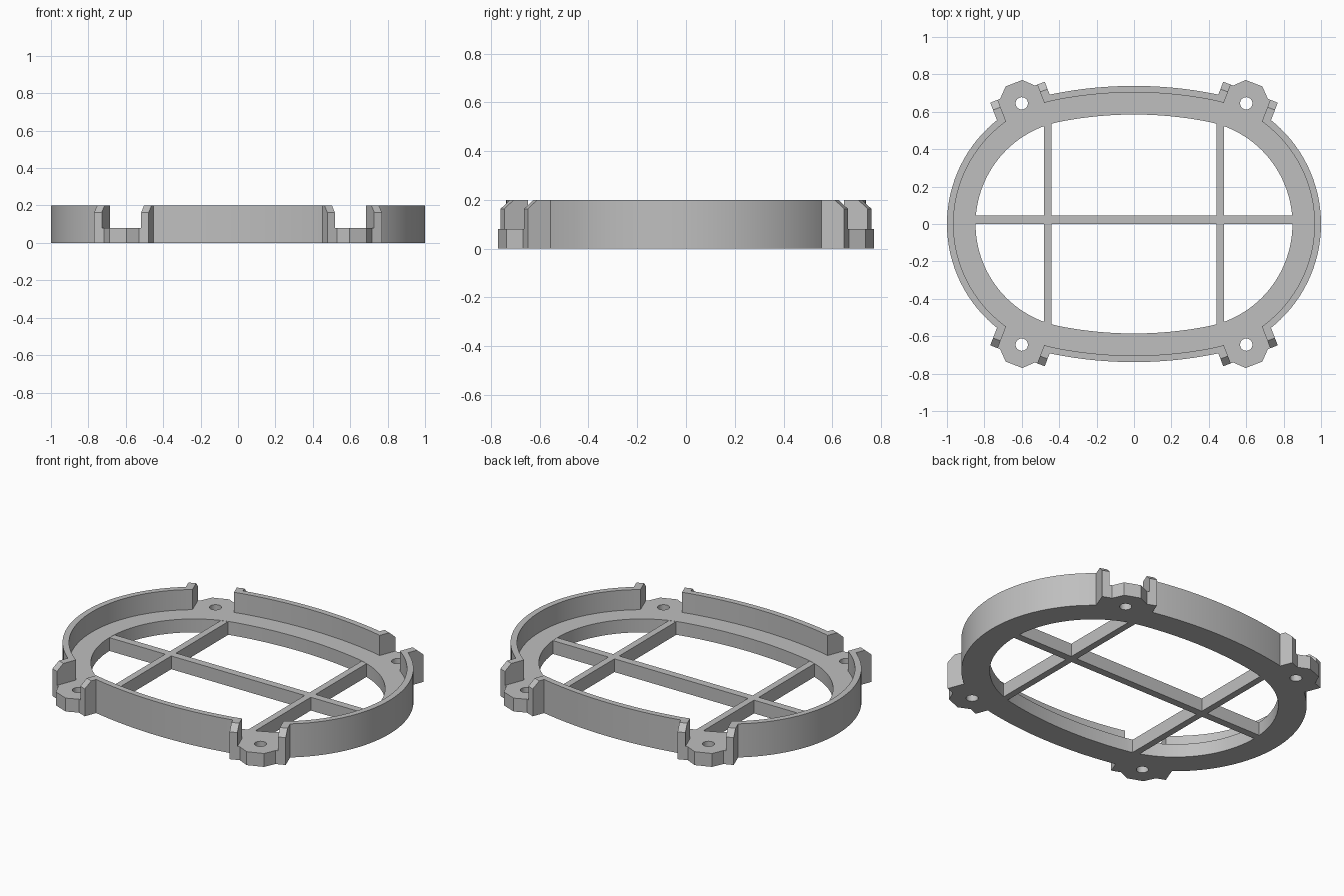
import bpy
import bmesh
from math import sin, cos, atan2, hypot, pi, radians

cube = bpy.data.objects.get("Cube")
if cube:
    bpy.data.objects.remove(cube, do_unlink=True)

grey = bpy.data.materials.new("plain_grey")
grey.use_nodes = True
colour = (0.52, 0.52, 0.52, 1)
grey.diffuse_color = colour
grey.node_tree.nodes["Principled BSDF"].inputs["Base Color"].default_value = colour

PLATE, TOP = 0.08, 0.2            # ledge height and wall height
OUTER, LIP, INNER = 0.71, 0.675, 0.557   # end-arc radii of the oval
END_X, SIDE_Y = 0.29, -1.465      # arc centres of the oval
HOLE = (0.6, 0.645)               # screw hole centre
SLOT = 0.113                      # half width of the gap in the wall
LEAN = radians(21)                # lean of each corner away from y


def make_object(name, bm):
    bmesh.ops.recalc_face_normals(bm, faces=bm.faces)
    mesh = bpy.data.meshes.new(name)
    bm.to_mesh(mesh)
    bm.free()
    mesh.materials.append(grey)
    obj = bpy.data.objects.new(name, mesh)
    bpy.context.collection.objects.link(obj)
    return obj


def add_hull(bm, points):
    verts = [bm.verts.new(p) for p in points]
    made = bmesh.ops.convex_hull(bm, input=verts)["geom"]
    faces = [g for g in made if isinstance(g, bmesh.types.BMFace)]
    edges = list({e for f in faces for e in f.edges})
    bmesh.ops.dissolve_limit(bm, angle_limit=0.01, verts=verts, edges=edges)


def box(x0, x1, y0, y1, z0, z1):
    return [(x, y, z) for x in (x0, x1) for y in (y0, y1) for z in (z0, z1)]


def prism(radius, sides, z0, z1, turn=0.0):
    return [(radius * cos(turn + 2 * pi * i / sides), radius * sin(turn + 2 * pi * i / sides), z)
            for i in range(sides) for z in (z0, z1)]


def at_corners(name, shapes):
    # Repeat corner shapes (across, outward, z) at all four corners
    bm = bmesh.new()
    for sx in (1, -1):
        for sy in (1, -1):
            for shape in shapes:
                add_hull(bm, [(sx * (HOLE[0] + u * cos(LEAN) + t * sin(LEAN)),
                               sy * (HOLE[1] - u * sin(LEAN) + t * cos(LEAN)), z)
                              for u, t, z in shape])
    return make_object(name, bm)


def combine(target, tool, operation):
    mod = target.modifiers.new(operation, "BOOLEAN")
    mod.operation, mod.solver, mod.object = operation, "EXACT", tool
    bpy.context.view_layer.update()
    graph = bpy.context.evaluated_depsgraph_get()
    mesh = bpy.data.meshes.new_from_object(target.evaluated_get(graph))
    target.modifiers.clear()
    target.data = mesh
    bpy.data.objects.remove(tool, do_unlink=True)


def oval(r):
    # Four tangent arcs: round ends and gently bowed long sides
    join = atan2(-SIDE_Y, END_X)
    big = r + hypot(END_X, SIDE_Y)
    quarter = []
    for i in range(25):
        a = join * i / 24
        quarter.append((END_X + r * cos(a), r * sin(a)))
    for i in range(1, 9):
        a = join + (pi / 2 - join) * i / 8
        quarter.append((big * cos(a), SIDE_Y + big * sin(a)))
    quarter[-1] = (0.0, quarter[-1][1])
    half = quarter + [(-x, y) for x, y in quarter[-2::-1]]
    return half + [(x, -y) for x, y in half[-2:0:-1]]


# Oval frame with an L-shaped cross-section
bm = bmesh.new()
section = [(OUTER, 0), (OUTER, TOP), (LIP, TOP), (LIP, PLATE), (INNER, PLATE), (INNER, 0)]
loops = [[bm.verts.new((x, y, z)) for x, y in oval(r)] for r, z in section]
for k, loop in enumerate(loops):
    other = loops[(k + 1) % len(loops)]
    for i in range(len(loop)):
        j = (i + 1) % len(loop)
        bm.faces.new((loop[i], loop[j], other[j], other[i]))
frame = make_object("oval_frame", bm)

# Chamfered ears at both ends of every wall gap
ears = []
for u0, u1, back in ((-0.156, -0.09, -0.03), (0.09, 0.156, -0.055)):
    side = ((back, 0), (back, TOP), (0.022, TOP), (0.064, 0.163), (0.064, 0))
    ears.append([(u, t, z) for u in (u0, u1) for t, z in side])
combine(frame, at_corners("wall_ears", ears), "UNION")

# Gaps in the wall, eight-sided screw tabs and their holes
combine(frame, at_corners("wall_gaps", [box(-SLOT, SLOT, -0.1, 0.3, PLATE, 0.3)]), "DIFFERENCE")
combine(frame, at_corners("screw_tabs", [prism(0.125, 8, 0, PLATE, pi / 8)]), "UNION")
combine(frame, at_corners("screw_holes", [prism(0.033, 24, -0.1, 0.3)]), "DIFFERENCE")

bpy.ops.object.select_all(action="DESELECT")
frame.select_set(True)
bpy.context.view_layer.objects.active = frame
bpy.ops.object.shade_smooth_by_angle(angle=radians(25))

# Crossing support bars
BAR_TOP = PLATE - 0.001
for name, shape in (("long_bar", box(-0.86, 0.86, 0.0, 0.045, 0, BAR_TOP)),
                    ("left_cross_bar", box(0.44, 0.48, -0.54, 0.54, 0, BAR_TOP)),
                    ("right_cross_bar", box(-0.48, -0.44, -0.54, 0.54, 0, BAR_TOP))):
    bm = bmesh.new()
    add_hull(bm, shape)
    make_object(name, bm)
